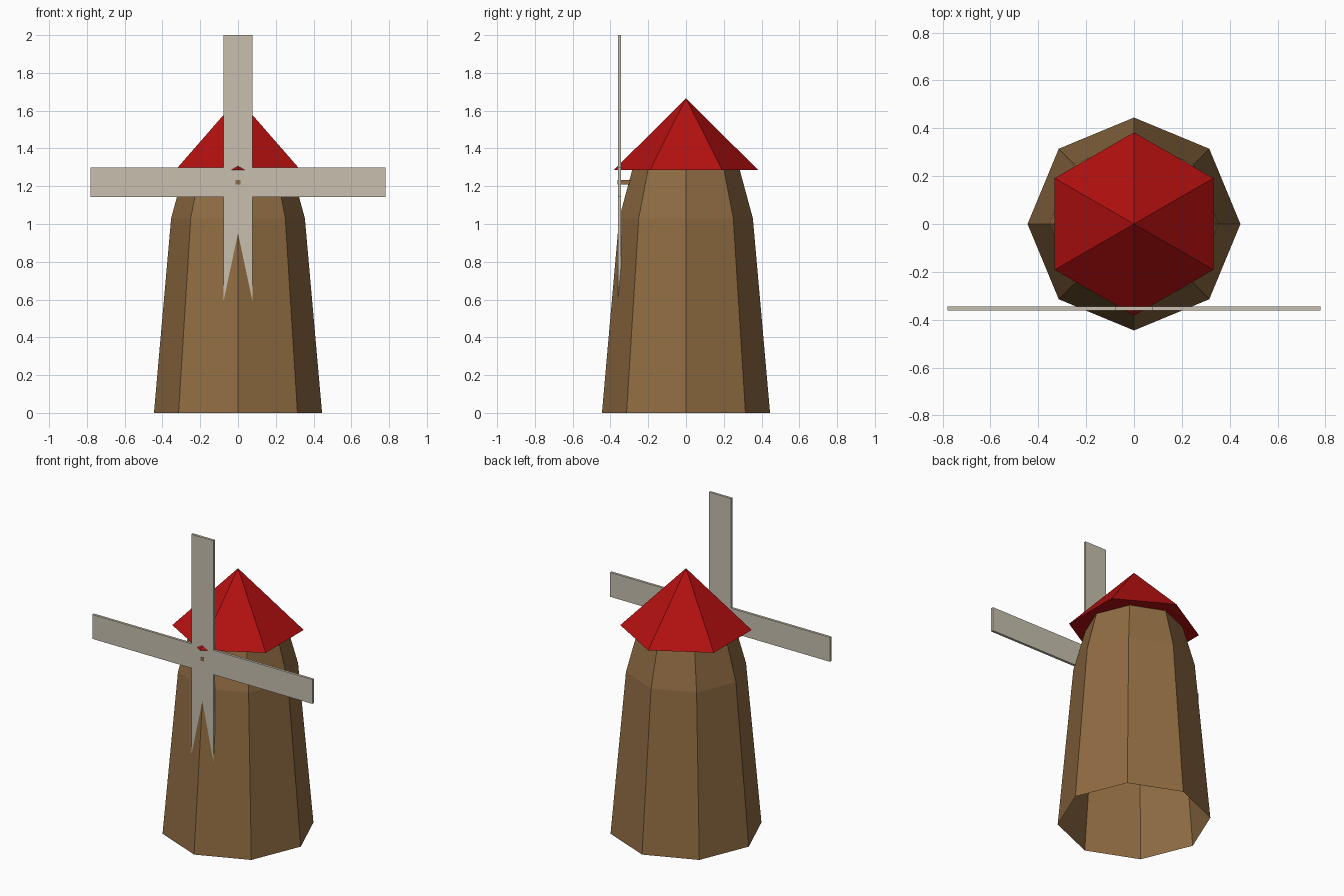
import bpy, bmesh
from math import cos, sin, pi
from mathutils import Matrix, Vector

if "Cube" in bpy.data.objects:
    bpy.data.objects.remove(bpy.data.objects["Cube"])


def material(name, rgb):
    mat = bpy.data.materials.new(name)
    mat.use_nodes = True
    colour = (*rgb, 1)
    mat.diffuse_color = colour
    mat.node_tree.nodes["Principled BSDF"].inputs["Base Color"].default_value = colour
    return mat


def finish(bm, name, mat):
    bmesh.ops.recalc_face_normals(bm, faces=bm.faces)
    mesh = bpy.data.meshes.new(name)
    bm.to_mesh(mesh)
    bm.free()
    mesh.materials.append(mat)
    obj = bpy.data.objects.new(name, mesh)
    bpy.context.collection.objects.link(obj)
    return obj


brown = material("timber brown", (0.28, 0.15, 0.055))
red = material("roof red", (0.45, 0.005, 0.005))
cream = material("sail cream", (0.58, 0.53, 0.43))

# Tower: eight-sided tapering shell, open at the bottom
bm = bmesh.new()
previous = None
for radius, z in ((0.445, 0), (0.354, 1.03), (0.285, 1.285)):
    ring = [bm.verts.new((radius * cos(i * pi / 4), radius * sin(i * pi / 4), z))
            for i in range(8)]
    if previous:
        for i in range(8):
            j = (i + 1) % 8
            bm.faces.new((previous[i], previous[j], ring[j], ring[i]))
    previous = ring
finish(bm, "tower", brown)

# Roof: six-sided pyramid with a corner toward the front
bm = bmesh.new()
eaves = [bm.verts.new((0.383 * sin(i * pi / 3), 0.383 * cos(i * pi / 3), 1.285))
         for i in range(6)]
peak = bm.verts.new((0, 0, 1.665))
bm.faces.new(eaves)
for i in range(6):
    bm.faces.new((eaves[i], eaves[(i + 1) % 6], peak))
finish(bm, "roof", red)

# Sails: one flat cross, its outline repeated by quarter turns, then thickened
hub_z, reach, half, front, back = 1.22, 0.78, 0.078, -0.361, -0.345
bm = bmesh.new()
outline = []
for turn in range(4):
    spin = Matrix.Rotation(turn * pi / 2, 3, "Y")
    for x, z in ((-half, half), (-half, reach), (half, reach)):
        outline.append(bm.verts.new(spin @ Vector((x, front, z)) + Vector((0, 0, hub_z))))
face = bm.faces.new(outline)
extruded = bmesh.ops.extrude_face_region(bm, geom=[face], use_keep_orig=True)
moved = [v for v in extruded["geom"] if isinstance(v, bmesh.types.BMVert)]
bmesh.ops.translate(bm, verts=moved, vec=(0, back - front, 0))
finish(bm, "sails", cream)

# Axle: small square peg from the tower through the sails
bm = bmesh.new()
bmesh.ops.create_cube(bm, size=1, matrix=Matrix.Translation((0, -0.307, hub_z))
                      @ Matrix.Diagonal((0.024, 0.112, 0.024, 1)))
finish(bm, "axle", brown)
